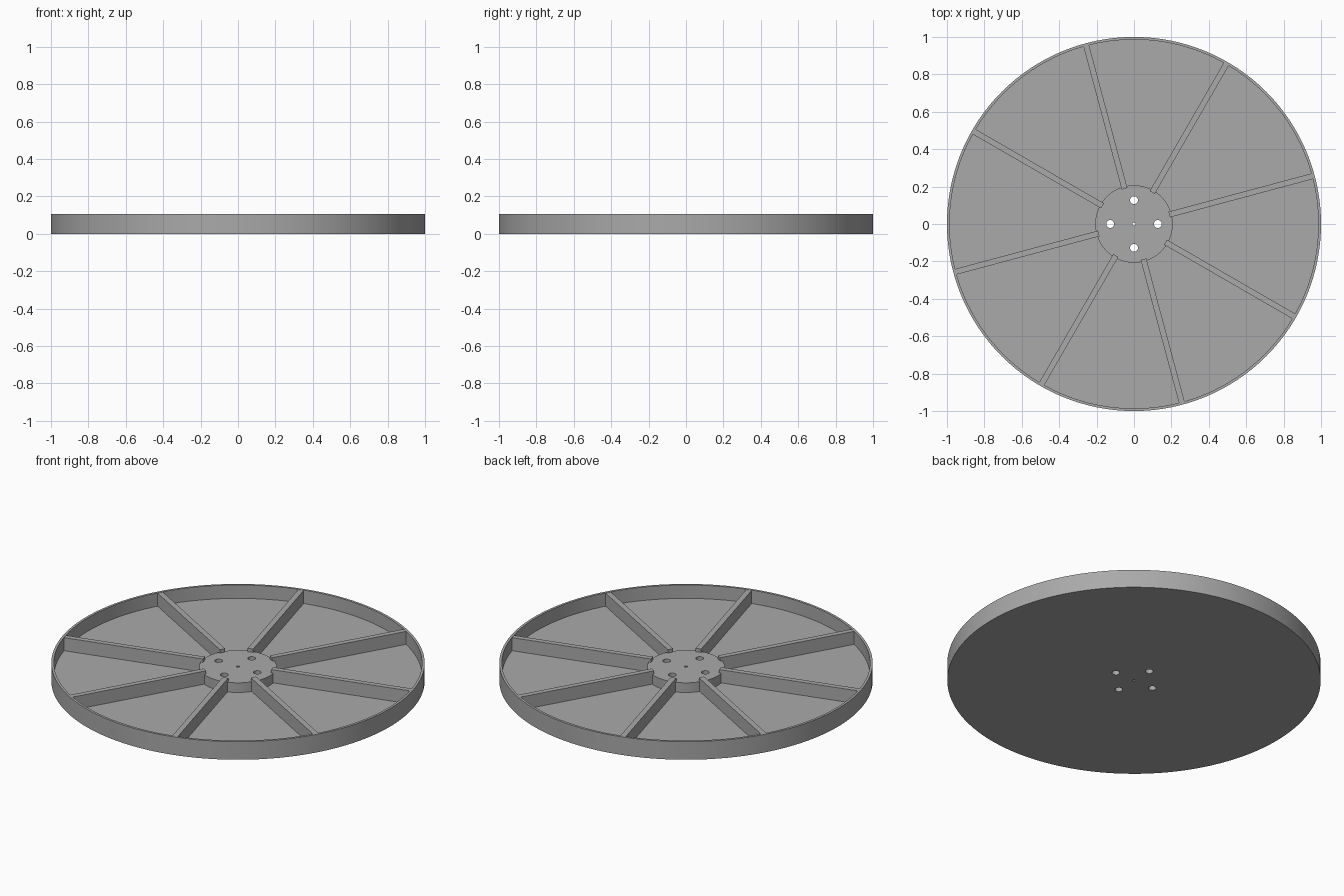
import bpy, bmesh
from math import pi, radians, cos, sin

if "Cube" in bpy.data.objects:
    bpy.data.objects.remove(bpy.data.objects["Cube"])

HEIGHT, FLOOR, HUB_TOP, RIB_TOP = 0.107, 0.028, 0.085, 0.105
RIM_IN, HUB_R = 0.986, 0.207
SEGMENTS = 128

grey = bpy.data.materials.new("plain grey")
grey.use_nodes = True
colour = (0.4, 0.4, 0.4, 1)
grey.diffuse_color = colour
grey.node_tree.nodes["Principled BSDF"].inputs["Base Color"].default_value = colour


def add_object(name, bm):
    bmesh.ops.recalc_face_normals(bm, faces=bm.faces)
    mesh = bpy.data.meshes.new(name)
    bm.to_mesh(mesh)
    bm.free()
    mesh.materials.append(grey)
    obj = bpy.data.objects.new(name, mesh)
    bpy.context.collection.objects.link(obj)
    return obj


def select_only(obj):
    bpy.ops.object.select_all(action='DESELECT')
    obj.select_set(True)
    bpy.context.view_layer.objects.active = obj


# Dish: floor, rim wall and raised hub turned from one profile
profile = [(0, 0), (1, 0), (1, HEIGHT), (RIM_IN, HEIGHT), (RIM_IN, FLOOR),
           (HUB_R, FLOOR), (HUB_R, HUB_TOP), (0, HUB_TOP)]
bm = bmesh.new()
points = [bm.verts.new((r, 0, z)) for r, z in profile]
edges = [bm.edges.new(pair) for pair in zip(points, points[1:])]
bmesh.ops.spin(bm, geom=points + edges, cent=(0, 0, 0), axis=(0, 0, 1),
               angle=2 * pi, steps=SEGMENTS, use_duplicate=False)
bmesh.ops.remove_doubles(bm, verts=bm.verts, dist=0.0001)
dish = add_object("dish_with_hub", bm)

# Hub holes: four bolt holes and a small centre hole, cut right through
holes = [(0.127 * cos(i * pi / 2), 0.127 * sin(i * pi / 2), 0.021) for i in range(4)]
holes.append((0, 0, 0.008))
bm = bmesh.new()
for x, y, radius in holes:
    made = bmesh.ops.create_cone(bm, cap_ends=True, segments=32, radius1=radius,
                                 radius2=radius, depth=0.4)
    bmesh.ops.translate(bm, verts=made["verts"], vec=(x, y, 0))
cutter = add_object("hole_cutter", bm)
cutter.hide_render = True
cut = dish.modifiers.new("holes", 'BOOLEAN')
cut.operation, cut.solver, cut.object = 'DIFFERENCE', 'EXACT', cutter
select_only(dish)
bpy.ops.object.modifier_apply(modifier=cut.name)
bpy.data.objects.remove(cutter)
bpy.ops.object.shade_smooth_by_angle(angle=radians(30))

# Ribs: eight straight bars from the hub edge to the rim
RIB_START, RIB_END, RIB_WIDTH = 0.195, 0.988, 0.031
for i in range(8):
    bm = bmesh.new()
    bmesh.ops.create_cube(bm, size=1)
    bottom = FLOOR - 0.005
    bmesh.ops.scale(bm, verts=bm.verts,
                    vec=(RIB_END - RIB_START, RIB_WIDTH, RIB_TOP - bottom))
    bmesh.ops.translate(bm, verts=bm.verts,
                        vec=((RIB_START + RIB_END) / 2, 0, (RIB_TOP + bottom) / 2))
    rib = add_object(f"rib_{i + 1}", bm)
    rib.rotation_euler.z = radians(15 + 45 * i)
